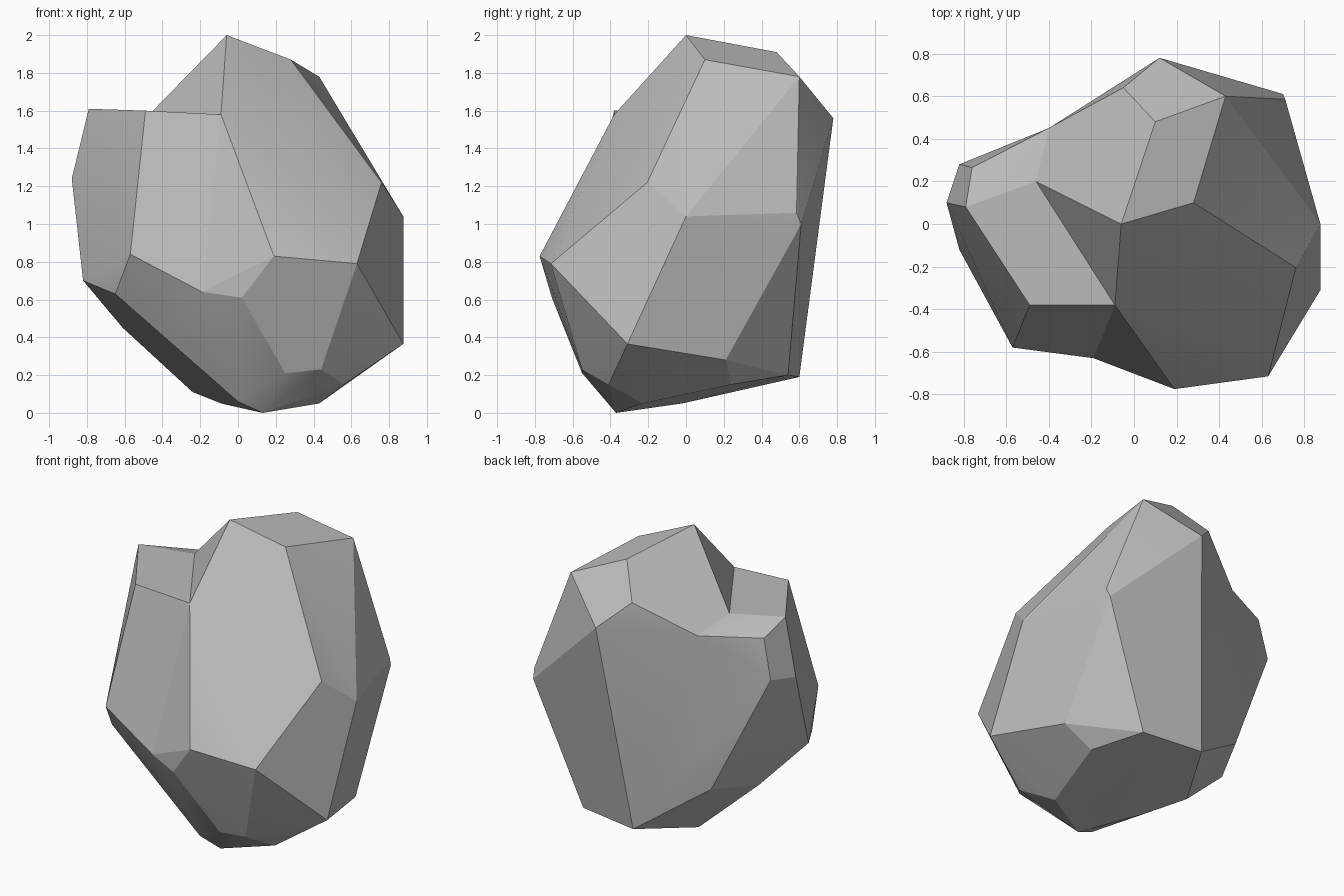
import bpy
import bmesh
import math
from mathutils import Vector

default_cube = bpy.data.objects.get("Cube")
if default_cube:
    bpy.data.objects.remove(default_cube, do_unlink=True)

# Stone material
stone = bpy.data.materials.new("grey stone")
stone.use_nodes = True
stone_colour = (0.5, 0.5, 0.5, 1)
stone.diffuse_color = stone_colour
stone.node_tree.nodes["Principled BSDF"].inputs["Base Color"].default_value = stone_colour


def chiselled_block(name, corners, turned_edges=()):
    """Wrap a faceted skin around corner points; turned edges become shallow hollows."""
    bm = bmesh.new()
    for corner in corners:
        bm.verts.new(corner)
    bmesh.ops.convex_hull(bm, input=list(bm.verts))
    loose = [vert for vert in bm.verts if not vert.link_faces]
    bmesh.ops.delete(bm, geom=loose, context="VERTS")
    for ends in turned_edges:
        pair = [min(bm.verts, key=lambda vert: (vert.co - Vector(end)).length) for end in ends]
        edge = bm.edges.get(pair)
        if edge:
            bmesh.ops.rotate_edges(bm, edges=[edge], use_ccw=False)
    bmesh.ops.recalc_face_normals(bm, faces=list(bm.faces))
    mesh = bpy.data.meshes.new(name)
    bm.to_mesh(mesh)
    bm.free()
    mesh.materials.append(stone)
    block = bpy.data.objects.new(name, mesh)
    bpy.context.collection.objects.link(block)
    return block


# Peak and the sloping top around it
back_corner = (.43, .6, 1.78)
peak = [(-.06, 0, 2), (.28, .1, 1.87), back_corner, (.1, .48, 1.91), (-.05, .64, 1.72)]

# Valley where the peak meets the shoulder, from front to back
valley = [(-.19, -.63, .64), (-.09, -.38, 1.58), (-.46, .2, 1.59), (-.4, .45, 1.52)]

# Shoulder ledge and the side below it
shoulder = [(-.49, -.38, 1.6), (-.79, .08, 1.61), (-.76, .265, 1.53),
            (-.88, .1, 1.24), (-.82, .28, 1.27), (-.57, -.58, .84), (-.82, -.12, .7)]

# Widest part of the peak side, from the front round to the back
side_corner = (.76, -.205, 1.22)
belly = [(.19, -.775, .83), (.63, -.715, .79), side_corner, (.875, 0, 1.04),
         (.71, .585, 1.06), (.7, .61, 1), (.12, .78, 1.56), (.875, -.31, .365),
         (.02, -.71, .61)]

# Foot on the peak side
foot = [(.44, -.55, .23), (.56, -.41, .15), (.43, -.23, .05),
        (.72, .21, .28), (.54, .24, .15), (.38, .54, .2)]

# Foot corners that both blocks stand on
shared_foot = [(.25, -.55, .21), (.13, -.37, 0), (-.03, .6, .19),
               (-.24, .21, .11), (-.09, -.02, .05), (0, -.4, .06)]

# Lower corners beneath the shoulder
undercut = [(-.65, -.4, .63), (-.3, -.43, .37), (-.61, .1, .45), (-.465, .4, .495)]

rock = chiselled_block("rock", shoulder + valley + shared_foot + undercut)
peak_block = chiselled_block("peak_block", peak + valley + belly + foot + shared_foot,
                             [(back_corner, side_corner)])

# Fuse both blocks into one closed stone
fuse = rock.modifiers.new("fuse", "BOOLEAN")
fuse.operation = "UNION"
fuse.solver = "EXACT"
fuse.object = peak_block
bpy.ops.object.select_all(action="DESELECT")
rock.select_set(True)
bpy.context.view_layer.objects.active = rock
bpy.ops.object.modifier_apply(modifier=fuse.name)
bpy.data.objects.remove(peak_block, do_unlink=True)

# Merge slivers left by the fusing
bm = bmesh.new()
bm.from_mesh(rock.data)
bmesh.ops.remove_doubles(bm, verts=list(bm.verts), dist=.004)
bmesh.ops.dissolve_limit(bm, angle_limit=math.radians(1), verts=list(bm.verts), edges=list(bm.edges))
bm.to_mesh(rock.data)
bm.free()

# Blend shallow edges, keep chiselled ones crisp
bpy.ops.object.shade_smooth_by_angle(angle=math.radians(15))
